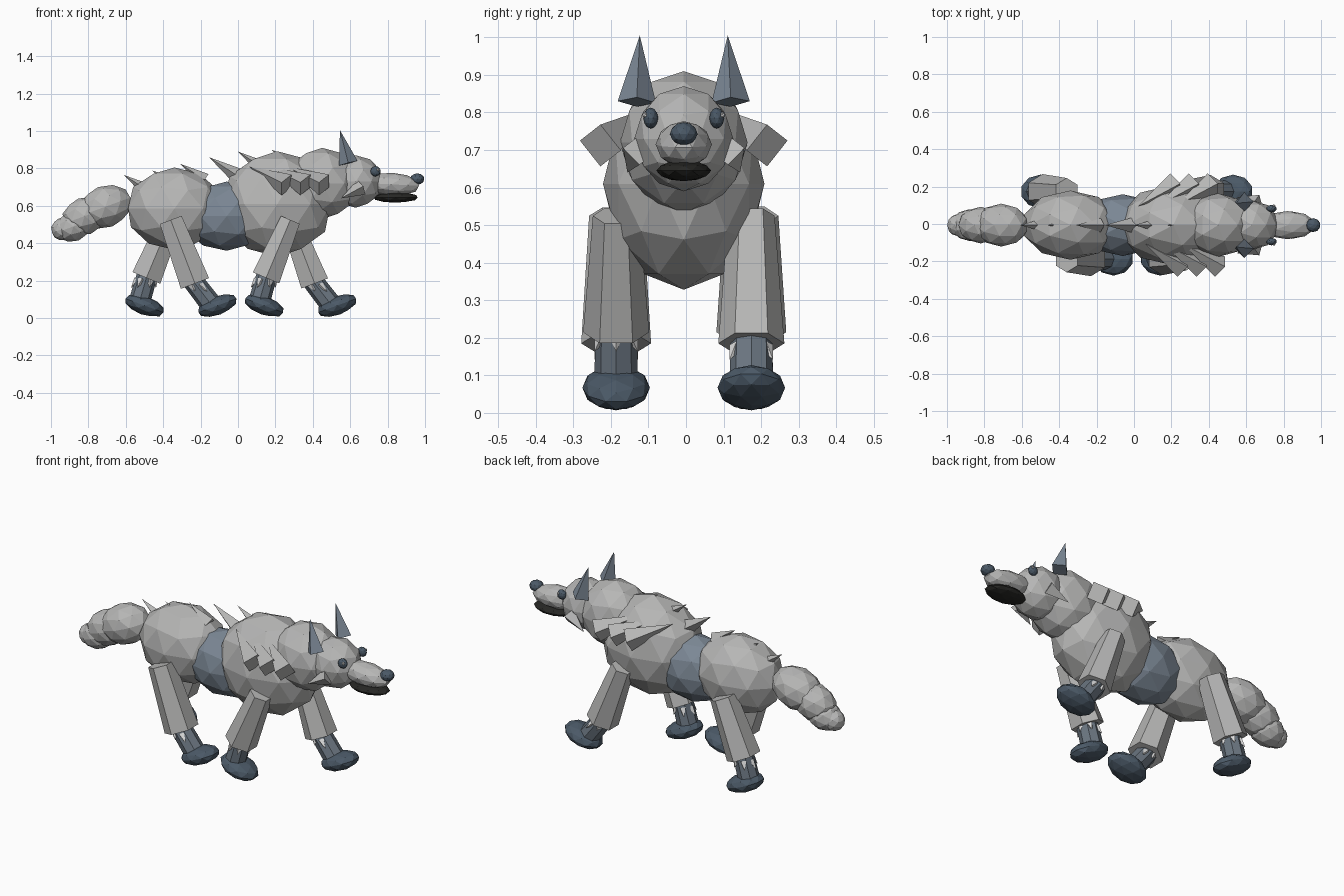
import bpy, bmesh, math
from mathutils import Matrix, Vector

cube = bpy.data.objects.get("Cube")
if cube:
    bpy.data.objects.remove(cube, do_unlink=True)

Y0 = -0.006  # symmetry plane


def material(name, rgb):
    m = bpy.data.materials.new(name)
    m.use_nodes = True
    m.diffuse_color = (*rgb, 1)
    m.node_tree.nodes["Principled BSDF"].inputs["Base Color"].default_value = (*rgb, 1)
    return m


FUR = material("light grey fur", (0.47, 0.47, 0.465))
BLUE = material("blue grey fur", (0.2, 0.245, 0.3))
SHIN = material("dark shin grey", (0.15, 0.185, 0.225))
DARK = material("slate", (0.07, 0.1, 0.135))
JAW = material("near black", (0.02, 0.02, 0.018))
PALE = material("pale tuft", (0.72, 0.72, 0.72))


def finish(name, bm, mat):
    mesh = bpy.data.meshes.new(name)
    bm.to_mesh(mesh)
    bm.free()
    mesh.materials.append(mat)
    obj = bpy.data.objects.new(name, mesh)
    bpy.context.collection.objects.link(obj)
    return obj


def blob(name, centre, radii, mat, pitch=0, detail=2):
    """Faceted ellipsoid; positive pitch lowers its +x end."""
    bm = bmesh.new()
    bmesh.ops.create_icosphere(bm, subdivisions=detail, radius=1)
    x, y, z = centre
    bm.transform(Matrix.Translation((x, y + Y0, z))
                 @ Matrix.Rotation(math.radians(pitch), 4, 'Y')
                 @ Matrix.Diagonal((*radii, 1)))
    return finish(name, bm, mat)


def add_cone(bm, start, end, r1, r2, sides):
    """Tapered prism between two points with a corner turned towards y."""
    a, b = Vector(start), Vector(end)
    w = (b - a).normalized()
    v = Vector((0, 1, 0))
    v = (v - w * v.dot(w)).normalized()
    u = v.cross(w)
    basis = Matrix((u, v, w)).transposed().to_4x4()
    mid = (a + b) / 2 + Vector((0, Y0, 0))
    bmesh.ops.create_cone(bm, cap_ends=True, segments=sides, radius1=r1, radius2=r2,
                          depth=(b - a).length, matrix=Matrix.Translation(mid) @ basis)


def cone(name, start, end, r1, r2, sides, mat):
    bm = bmesh.new()
    add_cone(bm, start, end, r1, r2, sides)
    return finish(name, bm, mat)


# Body
blob("chest", (0.21, 0, 0.61), (0.3, 0.215, 0.282), FUR)
blob("belly", (-0.06, 0, 0.545), (0.24, 0.165, 0.185), BLUE)
blob("hips", (-0.34, 0, 0.585), (0.26, 0.185, 0.22), FUR)
blob("neck", (0.45, 0, 0.72), (0.2, 0.17, 0.19), FUR)

# Head
blob("head", (0.63, 0, 0.73), (0.145, 0.132, 0.14), FUR)
blob("snout", (0.82, 0, 0.715), (0.155, 0.075, 0.062), FUR, 3)
blob("jaw", (0.843, 0, 0.645), (0.123, 0.073, 0.028), JAW)
blob("nose", (0.958, 0, 0.743), (0.039, 0.037, 0.031), DARK)
for label, s in (("left", 1), ("right", -1)):
    blob(label + "_eye", (0.735, 0.088 * s, 0.785), (0.028, 0.02, 0.028), DARK)
    blob(label + "_eye_glint", (0.748, 0.102 * s, 0.793), (0.009,) * 3, PALE, 0, 1)
    cone(label + "_ear", (0.59, 0.125 * s, 0.828), (0.545, 0.117 * s, 1.005),
         0.051, 0, 4, BLUE)
    cone(label + "_cheek_tuft", (0.66, 0.118 * s, 0.70), (0.55, 0.15 * s, 0.64),
         0.045, 0, 4, FUR)

# Tail
tail = [(-0.71, 0.595, 0.15, 0.115, 0.112), (-0.82, 0.545, 0.125, 0.098, 0.1),
        (-0.88, 0.49, 0.1, 0.085, 0.08), (-0.94, 0.475, 0.06, 0.06, 0.06)]
for i, (x, z, *radii) in enumerate(tail):
    blob(f"tail_segment_{i + 1}", (x, 0, z), radii, FUR, -20)

# Spikes along the back, sweeping to the tail
tips = [(-0.61, 0.765), (-0.46, 0.79), (-0.31, 0.825), (-0.155, 0.86), (0, 0.89), (0.18, 0.9)]
for i, (x, z) in enumerate(tips):
    k = 0.1 + 0.016 * i
    cone(f"back_spike_{i + 1}", (x + k, 0, z - 0.65 * k), (x, 0, z), 0.28 * k, 0, 4, FUR)

# Blunt-ended mane locks on both shoulders
for label, s in (("left", 1), ("right", -1)):
    for i in range(3):
        x = 0.26 + 0.1 * i - (0.04 if s > 0 else 0)
        cone(f"{label}_mane_lock_{i + 1}", (x, 0.222 * s, 0.712),
             (x - 0.2, 0.1 * s, 0.81), 0.062, 0, 4, FUR)

# Legs: each pair swings in opposite directions
for label, s in (("left", 1), ("right", -1)):
    for part, top_x, forward, r_top, r_low in (("front", 0.28, s > 0, 0.062, 0.088),
                                                ("hind", -0.36, s < 0, 0.072, 0.093)):
        name = f"{label}_{part}"
        y = 0.18 * s
        d = 1 if forward else -1
        knee = Vector((top_x + 0.13 * d, y, 0.185 if forward else 0.215))
        ankle = Vector((knee.x + (0.085 if forward else -0.04), y, 0.075))
        cone(name + "_leg", (top_x, y, 0.525), knee, r_top, r_low, 6, FUR)
        axis = (ankle - knee).normalized()
        cone(name + "_shin", knee - axis * 0.04, ankle, 0.055, 0.058, 8, SHIN)
        paw_x = knee.x + (0.12 if forward else 0) - (0 if forward else 0.01)
        blob(name + "_paw", (paw_x, y, 0.067), (0.113, 0.09, 0.05), DARK, -20 * d)
        # Ring of small tufts above the paw
        bm = bmesh.new()
        for j in range(6):
            t = math.tau * j / 6
            out = Vector((math.cos(t), math.sin(t), 0))
            base = knee + axis * 0.01 + out * 0.045
            add_cone(bm, base, base + out * 0.022 + axis * 0.045, 0.02, 0, 4)
        finish(name + "_ankle_tufts", bm, PALE)
